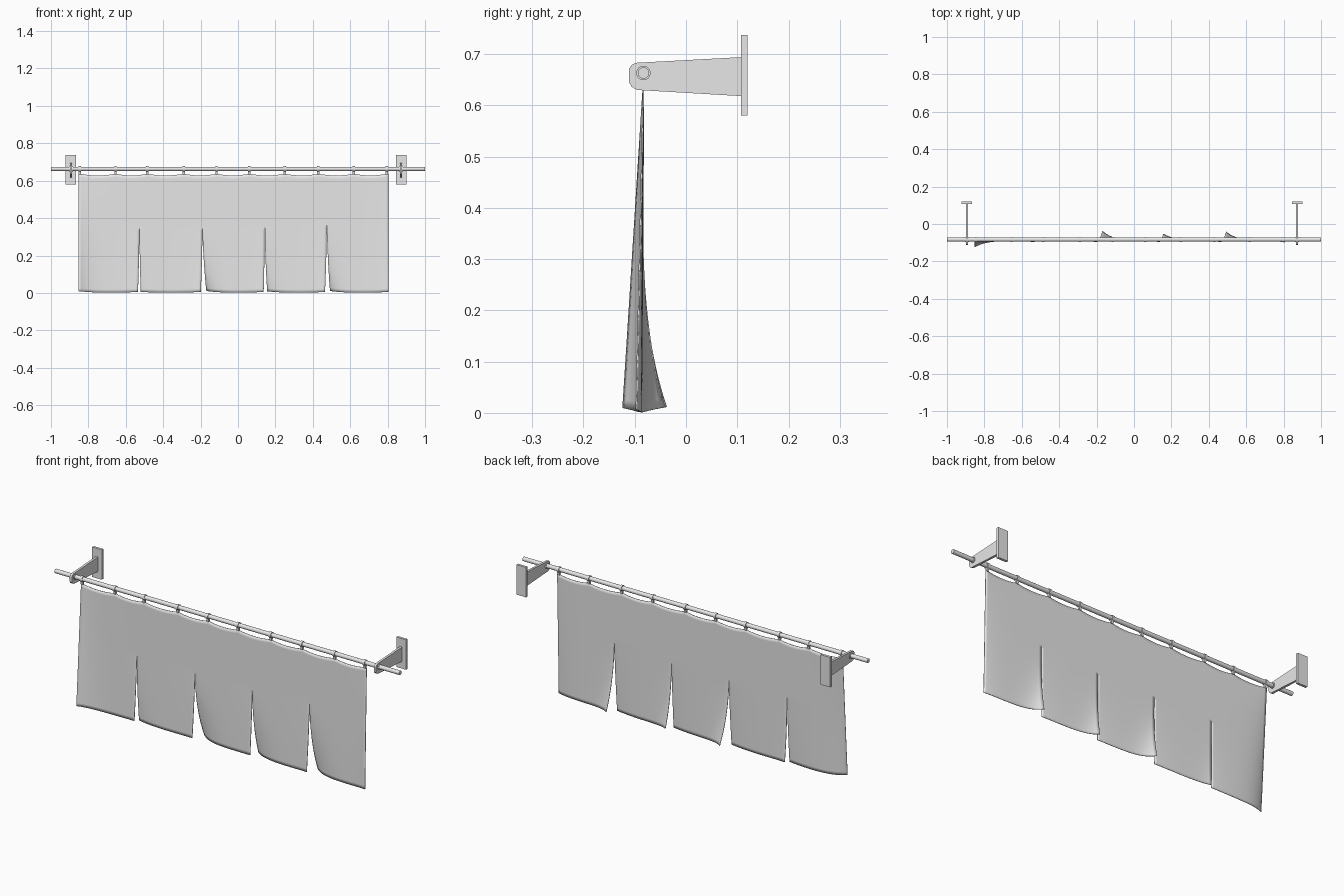
import bpy, bmesh, math

if "Cube" in bpy.data.objects:
    bpy.data.objects.remove(bpy.data.objects["Cube"], do_unlink=True)

grey = bpy.data.materials.new("plain grey")
grey.use_nodes = True
grey.diffuse_color = (0.8, 0.8, 0.8, 1)
grey.node_tree.nodes["Principled BSDF"].inputs["Base Color"].default_value = (0.8, 0.8, 0.8, 1)

ROD_Y, ROD_Z, ROD_R = -0.083, 0.663, 0.011
RINGS = [-0.845, -0.655, -0.485, -0.29, -0.115, 0.06, 0.25, 0.43, 0.62, 0.795]


def finish(name, bm, smooth=True):
    bmesh.ops.recalc_face_normals(bm, faces=bm.faces)
    mesh = bpy.data.meshes.new(name)
    bm.to_mesh(mesh)
    bm.free()
    obj = bpy.data.objects.new(name, mesh)
    bpy.context.collection.objects.link(obj)
    mesh.materials.append(grey)
    if smooth:
        bpy.ops.object.select_all(action='DESELECT')
        obj.select_set(True)
        bpy.context.view_layer.objects.active = obj
        bpy.ops.object.shade_smooth_by_angle(angle=math.radians(40))
    return obj


def prism(name, profile, x, width, smooth=False):
    """Extrude a closed (y, z) outline along x, centred on x."""
    bm = bmesh.new()
    face = bm.faces.new([bm.verts.new((x - width / 2, y, z)) for y, z in profile])
    new = bmesh.ops.extrude_face_region(bm, geom=[face])["geom"]
    bmesh.ops.translate(bm, vec=(width, 0, 0),
                        verts=[v for v in new if isinstance(v, bmesh.types.BMVert)])
    return finish(name, bm, smooth)


def arc(radius, start, end, count):
    angles = [math.radians(start + (end - start) * i / count) for i in range(count + 1)]
    return [(ROD_Y + radius * math.cos(a), ROD_Z + radius * math.sin(a)) for a in angles]


# Rod
prism("rod", arc(ROD_R, 0, 345, 23), 0, 2, True)

# Wall brackets: tapered arm, collar around the rod, wall plate
arm = [(-0.111, 0.645), (-0.111, 0.671), (-0.106, 0.679), (-0.097, 0.683),
       (0.108, 0.694), (0.108, 0.618), (-0.095, 0.63), (-0.106, 0.636)]
plate = [(0.107, 0.58), (0.12, 0.58), (0.12, 0.737), (0.107, 0.737)]
for side, x in (("right", -0.893), ("left", 0.872)):
    prism(side + "_bracket_arm", arm, x, 0.012)
    prism(side + "_bracket_collar", arc(0.014, 0, 345, 23), x, 0.02, True)
    prism(side + "_wall_plate", plate, x, 0.056)

# Cloth loops hanging on the rod
loop = arc(0.0145, -65, 245, 20) + [(ROD_Y - 0.004, 0.634), (ROD_Y + 0.004, 0.634)]
for i, x in enumerate(RINGS):
    prism("hanging_loop_%d" % (i + 1), loop, x, 0.013, True)

# Curtain: five panels joined above the slits
# slit: x, top height, opening to the left, opening to the right, backward curl
SLITS = [(-0.527, 0.355, 0.008, 0.007, 0.012),
         (-0.19, 0.35, 0.009, 0.022, 0.05),
         (0.143, 0.35, 0.006, 0.014, 0.035),
         (0.475, 0.375, 0.01, 0.018, 0.046)]
LEFT_END = (-0.852, 0.64, 0, 0, 0)
RIGHT_END = (0.805, 0.64, 0, 0, 0)
COLS, ROWS = 24, 36


def top_height(x):
    # scalloped top edge between the loops
    for a, b in zip(RINGS, RINGS[1:]):
        if a <= x <= b:
            return 0.639 - 0.011 * math.sin(math.pi * (x - a) / (b - a)) ** 0.7
    return 0.638


def opening(slit, z):
    return max(0, (slit[1] - z) / slit[1])


bm = bmesh.new()
stops = [LEFT_END] + SLITS + [RIGHT_END]
for n, (a, b) in enumerate(zip(stops, stops[1:])):
    grid = []
    for r in range(ROWS + 1):
        row = []
        for c in range(COLS + 1):
            u, v = c / COLS, r / ROWS
            z = 0.004 + 0.63 * v
            x0 = a[0] + a[3] * opening(a, z) ** 1.6
            x1 = b[0] - b[2] * opening(b, z) ** 1.6
            x = x0 + (x1 - x0) * u
            # gentle hang, curls beside the slits, forward corner at one end
            y = ROD_Y - 0.004 * (1 - v)
            y += a[4] * opening(a, z) ** 2.2 * math.exp(-((x - x0) / 0.05))
            if b is not RIGHT_END:
                y -= 0.008 * opening(b, z) * u ** 4
            else:
                y -= 0.010 * (1 - v) * u ** 6
            if n == 0:
                y -= 0.036 * (1 - v) * math.exp(-((x - x0) / 0.06))
            # bottom hem lifts a little at the swung-out corners
            lift = 0.3 * abs(y - ROD_Y + 0.004) * (1 - v) ** 6
            z = 0.004 + lift * 0.5 - 0.003 * (1 - v) * math.sin(math.pi * u) \
                + (top_height(x) - 0.004) * v
            row.append(bm.verts.new((x, y, z)))
        grid.append(row)
    for r in range(ROWS):
        for c in range(COLS):
            bm.faces.new((grid[r][c], grid[r][c + 1], grid[r + 1][c + 1], grid[r + 1][c]))
bmesh.ops.remove_doubles(bm, verts=bm.verts, dist=0.0002)
curtain = finish("curtain", bm)
cloth = curtain.modifiers.new("cloth_thickness", 'SOLIDIFY')
cloth.thickness = 0.003
cloth.offset = 0
